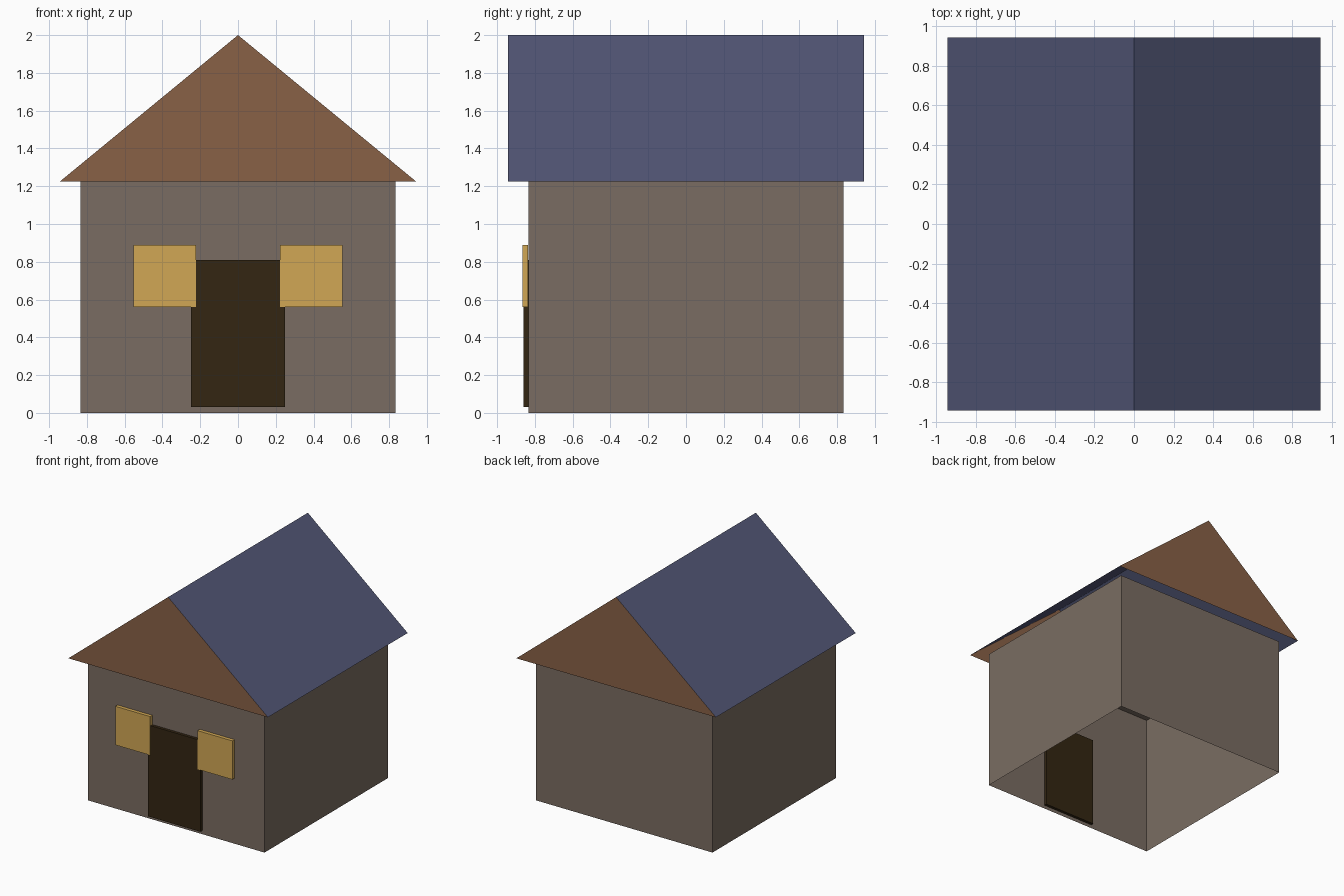
import bpy
import bmesh

cube = bpy.data.objects.get("Cube")
if cube:
    bpy.data.objects.remove(cube, do_unlink=True)


def material(name, rgb):
    mat = bpy.data.materials.new(name)
    mat.use_nodes = True
    colour = (*rgb, 1.0)
    mat.diffuse_color = colour
    mat.node_tree.nodes["Principled BSDF"].inputs["Base Color"].default_value = colour
    return mat


WALL = material("grey brown plaster", (0.195, 0.152, 0.122))
ROOF = material("slate blue", (0.083, 0.092, 0.178))
GABLE = material("warm brown wood", (0.25, 0.12, 0.062))
GLASS = material("amber glass", (0.64, 0.39, 0.09))
DOOR = material("dark brown wood", (0.033, 0.019, 0.006))


def finish(name, bm, *mats):
    mesh = bpy.data.meshes.new(name)
    bm.to_mesh(mesh)
    bm.free()
    for mat in mats:
        mesh.materials.append(mat)
    obj = bpy.data.objects.new(name, mesh)
    bpy.context.collection.objects.link(obj)
    return obj


def box(name, low, high, mat, open_bottom=False):
    bm = bmesh.new()
    bmesh.ops.create_cube(bm, size=1)
    for v in bm.verts:
        v.co = [l + (c + 0.5) * (h - l) for c, l, h in zip(v.co, low, high)]
    if open_bottom:
        bm.normal_update()
        floor = [f for f in bm.faces if f.normal.z < -0.9]
        bmesh.ops.delete(bm, geom=floor, context="FACES")
    return finish(name, bm, mat)


# Walls: a shell with a ceiling and no floor
half, eave, ridge, overhang = 0.835, 1.225, 2.0, 0.943
box("walls", (-half, -half, 0), (half, half, eave), WALL, open_bottom=True)

# Roof: triangular prism, open underneath, with wooden gable ends
bm = bmesh.new()
profile = ((-overhang, eave), (0, ridge), (overhang, eave))
front, back = [[bm.verts.new((x, y, z)) for x, z in profile]
               for y in (-overhang, overhang)]
bm.faces.new(front).material_index = 1
bm.faces.new(back).material_index = 1
for i in range(2):
    bm.faces.new((front[i], front[i + 1], back[i + 1], back[i]))
bmesh.ops.recalc_face_normals(bm, faces=bm.faces)
finish("roof", bm, ROOF, GABLE)

# Door set through the front wall
box("door", (-0.248, -0.86, 0.03), (0.248, -0.81, 0.81), DOOR)

# Windows standing just in front of the wall
for side, x in (("right", -0.388), ("left", 0.388)):
    box(side + "_window", (x - 0.165, -0.866, 0.56),
        (x + 0.165, -0.836, 0.89), GLASS)
